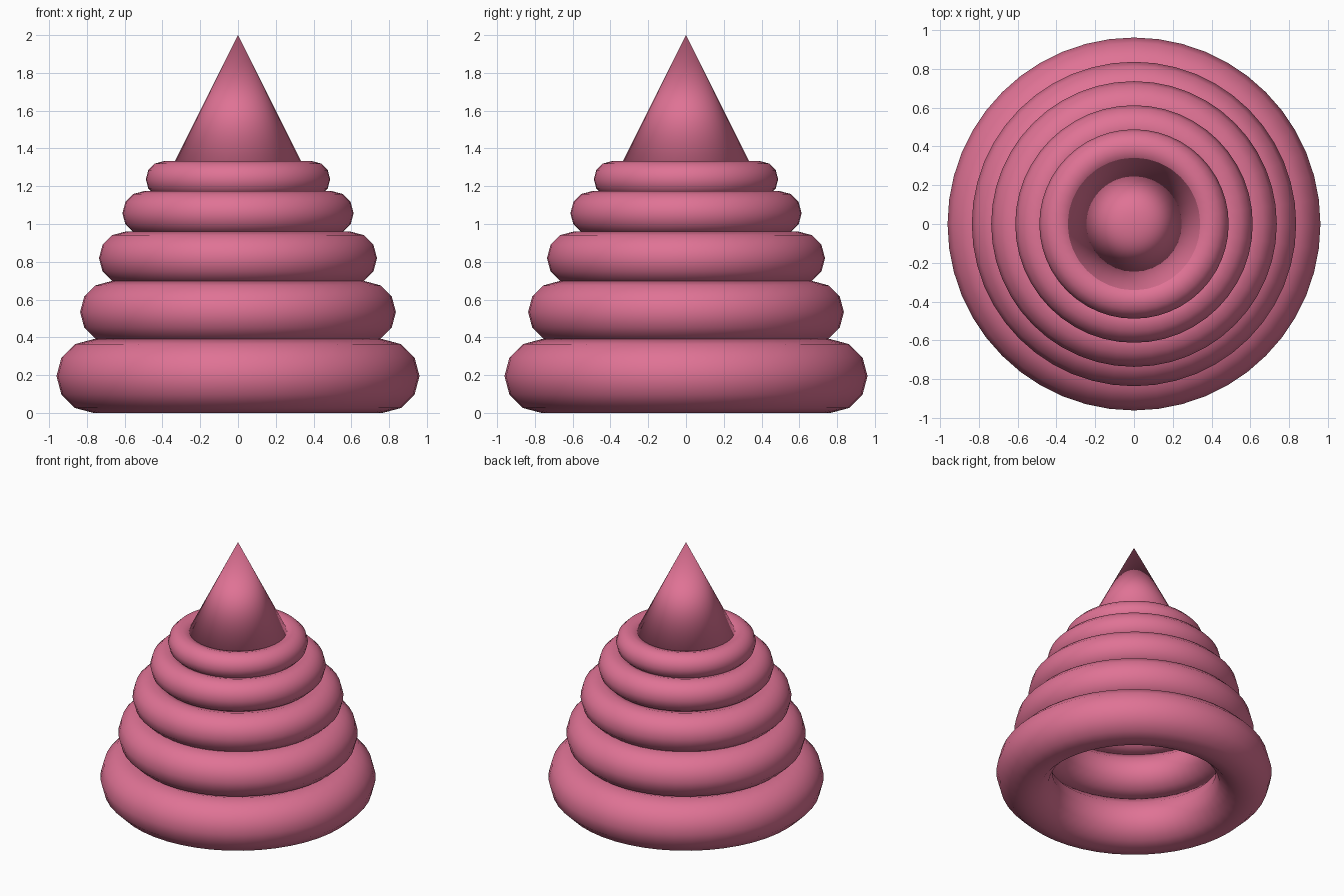
import bpy

if "Cube" in bpy.data.objects:
    bpy.data.objects.remove(bpy.data.objects["Cube"])

pink = bpy.data.materials.new("pink")
pink.diffuse_color = (0.74, 0.17, 0.30, 1)
pink.use_nodes = True
pink.node_tree.nodes["Principled BSDF"].inputs["Base Color"].default_value = pink.diffuse_color


def finish(name):
    ob = bpy.context.object
    ob.name = name
    ob.data.materials.append(pink)
    bpy.ops.object.shade_smooth()


# Stacked rings, bottom to top: major radius, minor radius, centre height
rings = [
    (0.766, 0.195, 0.195),
    (0.673, 0.163, 0.534),
    (0.595, 0.141, 0.819),
    (0.494, 0.118, 1.057),
    (0.392, 0.096, 1.237),
]
for i, (major, minor, z) in enumerate(rings):
    bpy.ops.mesh.primitive_torus_add(major_radius=major, minor_radius=minor,
                                     major_segments=48, minor_segments=12,
                                     location=(0, 0, z))
    finish(f"ring_{i + 1}")

# Pointed top, with its base sunk into the top ring
base_z, tip_z = 1.26, 2.0
bpy.ops.mesh.primitive_cone_add(vertices=32, radius1=0.37, radius2=0,
                                depth=tip_z - base_z,
                                location=(0, 0, (base_z + tip_z) / 2))
finish("cone_tip")
